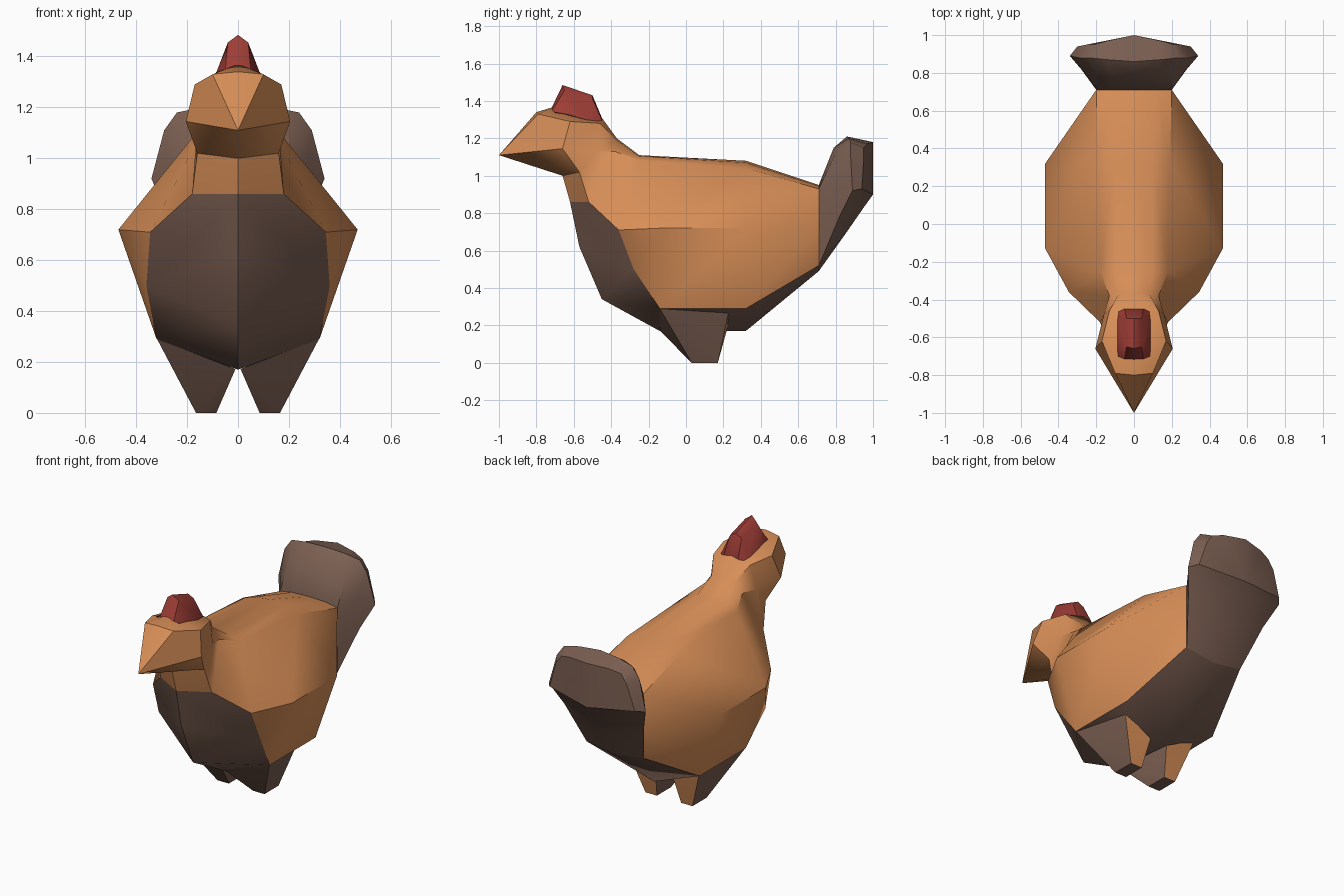
import bpy
import bmesh
import math
from mathutils import Matrix

default_cube = bpy.data.objects.get("Cube")
if default_cube:
    bpy.data.objects.remove(default_cube, do_unlink=True)


def make_material(name, rgb):
    material = bpy.data.materials.new(name)
    material.use_nodes = True
    colour = (*rgb, 1)
    material.diffuse_color = colour
    material.node_tree.nodes["Principled BSDF"].inputs["Base Color"].default_value = colour
    return material


tan = make_material("tan_feathers", (.68, .27, .095))
brown = make_material("brown_feathers", (.2, .115, .085))
red = make_material("red_comb", (.34, .046, .036))


def finish(bm, name, materials, smooth_angle):
    """Mirror the half mesh across x, then make a shaded object from it."""
    geometry = bm.verts[:] + bm.edges[:] + bm.faces[:]
    bmesh.ops.mirror(bm, geom=geometry, matrix=Matrix.Identity(4),
                     merge_dist=.001, axis='X')
    bmesh.ops.recalc_face_normals(bm, faces=bm.faces[:])
    mesh = bpy.data.meshes.new(name)
    bm.to_mesh(mesh)
    bm.free()
    for material in materials:
        mesh.materials.append(material)
    obj = bpy.data.objects.new(name, mesh)
    bpy.context.collection.objects.link(obj)
    bpy.ops.object.select_all(action='DESELECT')
    obj.select_set(True)
    bpy.context.view_layer.objects.active = obj
    bpy.ops.object.shade_smooth_by_angle(angle=math.radians(smooth_angle))
    return obj


def loft_half(rings, colour_rule=None):
    """Skin half rings that run from the top centre line to the bottom one."""
    bm = bmesh.new()
    cache = {}

    def vertex(point):
        if point not in cache:
            cache[point] = bm.verts.new(point)
        return cache[point]

    def add_face(points, material_index=0):
        points = list(dict.fromkeys(points))
        on_centre_line = all(abs(p[0]) < .001 for p in points)
        if len(points) > 2 and not on_centre_line:
            face = bm.faces.new([vertex(p) for p in points])
            face.material_index = material_index

    for station, (a, b) in enumerate(zip(rings, rings[1:])):
        for column in range(len(a) - 1):
            index = colour_rule(station, column) if colour_rule else 0
            add_face((a[column], a[column + 1], b[column + 1], b[column]), index)
    add_face(rings[0])
    add_face(rings[-1])
    return bm


def flat_ring(y, outline):
    return [(x, y, z) for x, z in outline]


# Body, neck and head: rings from the rump to the beak tip
rump = flat_ring(.71, [(0, .95), (.12, .945), (.2, .93), (.2, .72), (.2, .52), (0, .49)])
hips = flat_ring(.32, [(0, 1.08), (.1, 1.07), (.19, 1.04), (.47, .72), (.32, .29), (0, .17)])
shoulders = [(0, -.25, 1.11), (.1, -.25, 1.105), (.18, -.25, 1.08),
             (.47, -.13, .72), (.32, -.14, .29), (0, -.14, .17)]
breast = [(0, -.37, 1.2), (.08, -.37, 1.19), (.13, -.38, 1.13),
          (.345, -.36, .71), (.36, -.28, .5), (0, -.45, .34)]
neck = [(0, -.45, 1.31), (.13, -.46, 1.28), (.16, -.48, 1.13),
        (.18, -.52, .86), (0, -.62, .86), (0, -.57, .62)]
face = [(0, -.7, 1.37), (.17, -.62, 1.29), (.205, -.66, 1.145),
        (.16, -.57, 1.02), (0, -.66, 1), (0, -.66, 1)]
beak_tip = (0, -1, 1.11)
brow = [(0, -.8, 1.34), (.1, -.79, 1.33)] + [beak_tip] * 4
body_rings = [rump, hips, shoulders, breast, neck, face, brow, [beak_tip] * 6]

BREAST_STATION, SIDE_COLUMN, BELLY_COLUMN = 3, 3, 4


def underside_colour(station, column):
    chest = station == BREAST_STATION and column == SIDE_COLUMN
    return 1 if chest or column == BELLY_COLUMN else 0


finish(loft_half(body_rings, underside_colour), "body", [tan, brown], 40)

# Tail: fans out and back from the rump
tail_middle = [(0, .79, 1.15), (.12, .79, 1.15), (.2, .8, 1.12),
               (.27, .81, .98), (.28, .82, .78), (0, .86, .7)]
tail_rim = [(0, .86, 1.21), (.14, .87, 1.2), (.24, .88, 1.18),
            (.29, .88, 1.11), (.34, .89, .92), (0, .95, .83)]
tail_back = [(0, 1, 1.18), (.14, .97, 1.17), (.21, .95, 1.15),
             (.25, .95, 1.09), (.3, .94, .93), (0, 1, .9)]
finish(loft_half([rump, tail_middle, tail_rim, tail_back]), "tail", [brown], 40)

# Comb on top of the head
comb_rings = [
    [(0, -.72, 1.36), (.05, -.715, 1.35), (.085, -.7, 1.34), (0, -.7, 1.3)],
    [(0, -.66, 1.485), (.04, -.65, 1.455), (.088, -.64, 1.33), (0, -.64, 1.3)],
    [(0, -.5, 1.43), (.04, -.5, 1.41), (.088, -.5, 1.29), (0, -.5, 1.25)],
    [(0, -.45, 1.31), (.05, -.45, 1.3), (.085, -.46, 1.28), (0, -.45, 1.25)],
]
finish(loft_half(comb_rings), "comb", [red], 40)

# Legs: tapered blocks with tan backs
legs = bmesh.new()
hip_corners = [(.318, -.14, .29), (.01, -.14, .172), (.06, .22, .18), (.26, .23, .28)]
foot_corners = [(x, y, 0) for x in (.085, .165) for y in (.03, .17)]
for corner in hip_corners + foot_corners:
    legs.verts.new(corner)
bmesh.ops.convex_hull(legs, input=legs.verts[:])
legs.normal_update()
for leg_face in legs.faces:
    leg_face.material_index = 1 if leg_face.normal.y > .7 else 0
finish(legs, "legs", [brown, tan], 25)
